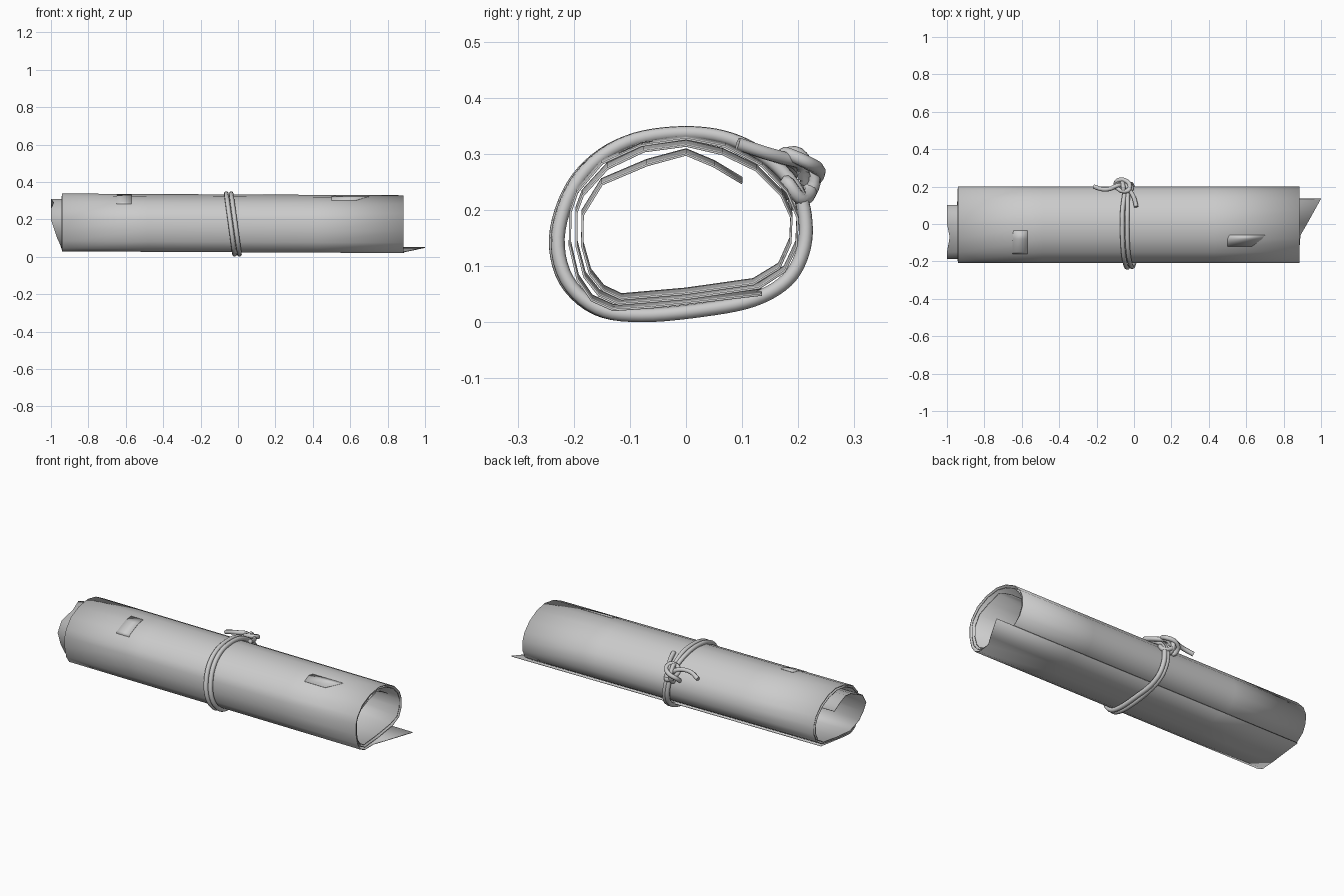
import bpy
from mathutils import Vector

if "Cube" in bpy.data.objects:
    bpy.data.objects.remove(bpy.data.objects["Cube"])

TILT = 0.005  # the roll dips slightly towards +x


def make_mesh(name, verts, faces, thick):
    me = bpy.data.meshes.new(name)
    me.from_pydata(verts, [], faces)
    ob = bpy.data.objects.new(name, me)
    bpy.context.collection.objects.link(ob)
    m = ob.modifiers.new("thickness", 'SOLIDIFY')
    m.thickness, m.offset = thick, 0
    bpy.ops.object.select_all(action='DESELECT')
    ob.select_set(True)
    bpy.context.view_layer.objects.active = ob
    bpy.ops.object.shade_smooth_by_angle(angle=0.9)
    return ob


def smooth_path(pts, cyclic, steps=5):
    # Catmull-Rom interpolation through the points
    p = [Vector(q) for q in pts]
    p = [p[-1]] + p + p[:2] if cyclic else [p[0]] + p + [p[-1]]
    out = []
    for a, b, c, d in zip(p, p[1:], p[2:], p[3:]):
        for i in range(steps):
            t = i / steps
            out.append(0.5 * (2 * b + (c - a) * t + (2 * a - 5 * b + 4 * c - d) * t * t
                              + (3 * b - a - 3 * c + d) * t ** 3))
    if not cyclic:
        out.append(p[-1])
    return out


def cord(name, pts, cyclic=False, r=0.0125):
    cu = bpy.data.curves.new(name, 'CURVE')
    cu.dimensions = '3D'
    cu.bevel_depth, cu.bevel_resolution, cu.use_fill_caps = r, 2, True
    path = smooth_path(pts, cyclic)
    sp = cu.splines.new('POLY')
    sp.points.add(len(path) - 1)
    for q, v in zip(sp.points, path):
        q.co = (*v, 1)
    sp.use_cyclic_u = cyclic
    sp.use_smooth = True
    ob = bpy.data.objects.new(name, cu)
    bpy.context.collection.objects.link(ob)


# Rolled sheet: spiral section (y, z) from outer free edge to inner free edge
outer = [(.135, .054), (0, .038), (-.06, .031), (-.13, .026), (-.168, .043), (-.193, .08),
         (-.207, .14), (-.206, .2), (-.194, .236), (-.15, .287), (-.08, .319), (0, .331),
         (.07, .317), (.135, .283), (.18, .236), (.199, .19), (.197, .14), (.176, .095)]
middle = [(.13, .065), (0, .046), (-.12, .036), (-.155, .052), (-.181, .085), (-.195, .14),
          (-.195, .2), (-.184, .23), (-.14, .278), (-.075, .309), (0, .319), (.065, .304),
          (.125, .275), (.17, .23), (.188, .19), (.186, .145), (.166, .1)]
inner = [(.12, .072), (0, .055), (-.115, .045), (-.147, .06), (-.171, .09), (-.185, .14),
         (-.184, .195), (-.15, .25), (-.07, .284), (0, .303), (.05, .282), (.10, .252)]
left_inner = [-.945, -.945, -.945, -.95, -.965, -.982, -1, -1, -.985, -1, -1, -1]
right_outer = [1.0, .925, .89]
rows = []
for i, (y, z) in enumerate(outer):
    rows.append((y, z, -.94, right_outer[i] if i < 3 else .885))
rows += [(y, z, -.943, .88) for y, z in middle]
rows += [(y, z, xl, .87) for (y, z), xl in zip(inner, left_inner)]
N = 5
verts, faces = [], []
for i, (y, z, xl, xr) in enumerate(rows):
    for j in range(N):
        x = xl + (xr - xl) * j / (N - 1)
        verts.append((x, y, z - TILT * x))
    if i:
        for j in range(N - 1):
            a = (i - 1) * N + j
            faces.append((a, a + 1, a + N + 1, a + N))
make_mesh("rolled_sheet", verts, faces, .004)


# Two shallow patches where the layer beneath shows on the upper front
def roof(y):
    for (y0, z0), (y1, z1) in zip(outer[8:], outer[9:12]):
        if y0 <= y <= y1:
            return z0 + (z1 - z0) * (y - y0) / (y1 - y0)


def patch(name, rows):
    v = [(x, y, roof(y) + .003 - TILT * x) for y, a, b in rows for x in (a, b)]
    f = [(2 * i, 2 * i + 1, 2 * i + 3, 2 * i + 2) for i in range(len(rows) - 1)]
    make_mesh(name, v, f, .002)


patch("left_patch", [(-.16, -.65, -.57), (-.15, -.65, -.57), (-.08, -.648, -.57), (-.035, -.645, -.57)])
patch("right_patch", [(-.12, .5, .63), (-.08, .5, .685), (-.06, .51, .70)])

# Doubled cord around the roll, leaning across the length
loop = [(-.08, .0125), (.03, .022), (.12, .04), (.18, .075), (.208, .125), (.213, .18), (.198, .235),
        (.15, .288), (.08, .326), (0, .3375), (-.09, .326), (-.16, .29), (-.208, .232),
        (-.232, .15), (-.215, .075), (-.16, .025)]
for k, name in ((-1, "cord_loop_left"), (1, "cord_loop_right")):
    pts = []
    for y, z in loop:
        spread = .013 if y < .1 else .009
        inset = .985 if k > 0 and y < -.15 else 1
        pts.append((-.05 + .045 * (.34 - z) / .33 + k * spread, y * inset, z))
    cord(name, pts, True)

# Knot and its two loose ends
cord("knot_wrap", [(-.09, .19, .225), (-.095, .225, .25), (-.06, .237, .27), (-.025, .215, .285),
                   (-.03, .18, .30), (-.07, .178, .295), (-.095, .205, .275), (-.06, .222, .235),
                   (-.02, .205, .22), (-.02, .18, .25)], True, .012)
cord("knot_bar", [(-.055, .185, .21), (-.06, .212, .22), (-.062, .228, .255), (-.058, .20, .30),
                  (-.055, .17, .295)], False, .012)
cord("cord_end_left", [(-.05, .21, .26), (-.09, .205, .29), (-.13, .188, .292), (-.17, .186, .285),
                       (-.215, .20, .268)], False, .012)
cord("cord_end_right", [(-.07, .215, .25), (-.045, .205, .282), (-.02, .175, .292),
                        (0, .14, .302), (.012, .092, .318)], False, .012)
